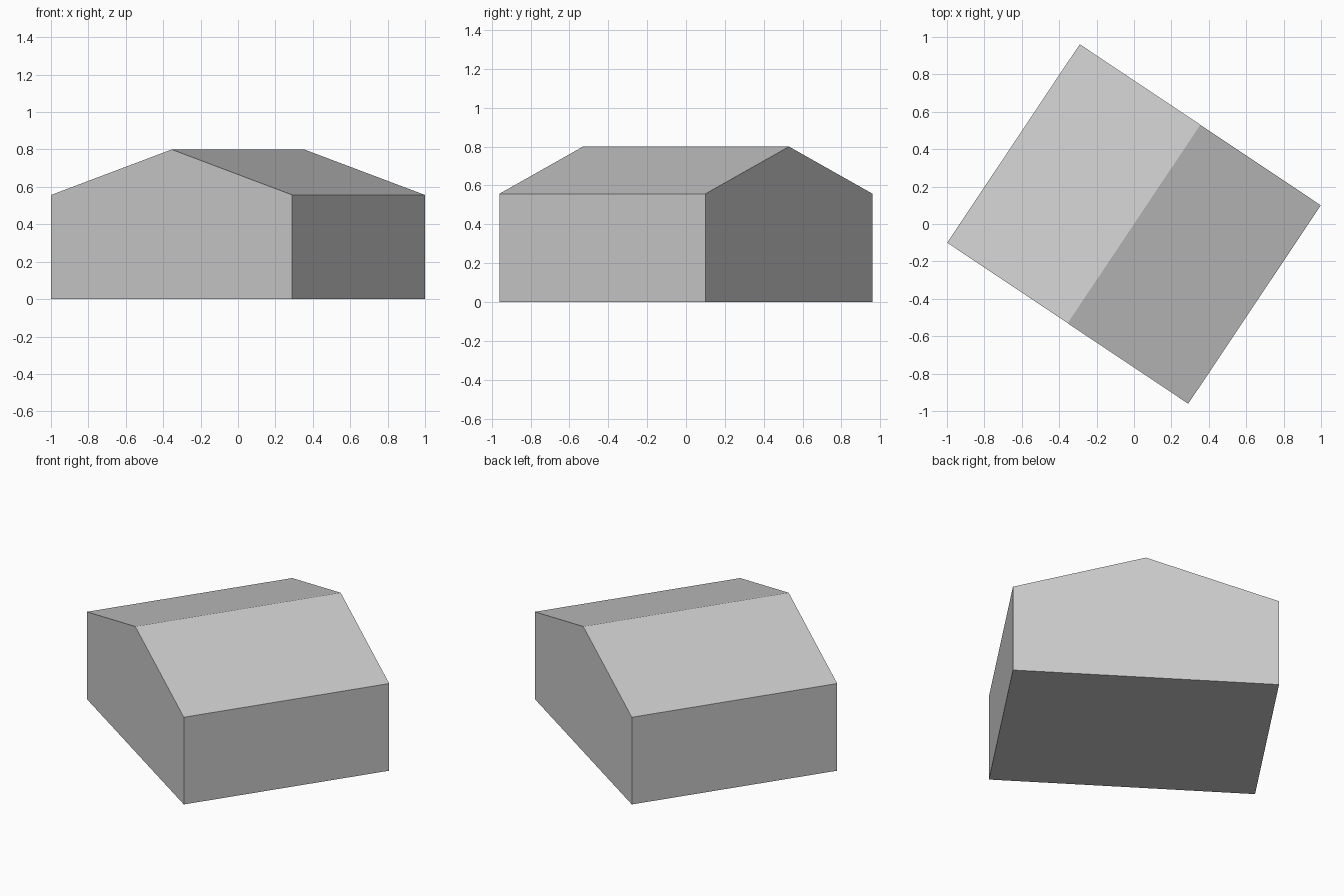
import bpy, bmesh, math
from mathutils import Matrix

cube = bpy.data.objects.get("Cube")
if cube:
    bpy.data.objects.remove(cube, do_unlink=True)

HALF_WIDTH, LENGTH = 0.775, 1.276
EAVES, RIDGE = 0.557, 0.80
TURN = math.radians(-33.75)

# Plain grey for the whole building
grey = bpy.data.materials.new("plain grey")
colour = (0.6, 0.6, 0.6, 1.0)
grey.use_nodes = True
grey.diffuse_color = colour
grey.node_tree.nodes["Principled BSDF"].inputs["Base Color"].default_value = colour

# Gable profile pushed along the ridge
profile = [(-HALF_WIDTH, 0), (HALF_WIDTH, 0), (HALF_WIDTH, EAVES),
           (0, RIDGE), (-HALF_WIDTH, EAVES)]
bm = bmesh.new()
gable = bm.faces.new([bm.verts.new((x, -LENGTH / 2, z)) for x, z in profile])
pushed = bmesh.ops.extrude_face_region(bm, geom=[gable], use_keep_orig=True)
far_verts = [g for g in pushed["geom"] if isinstance(g, bmesh.types.BMVert)]
bmesh.ops.translate(bm, verts=far_verts, vec=(0, LENGTH, 0))
bmesh.ops.recalc_face_normals(bm, faces=bm.faces)

# Turn the building on its plot
bmesh.ops.transform(bm, matrix=Matrix.Rotation(TURN, 4, "Z"), verts=bm.verts)

mesh = bpy.data.meshes.new("gabled_building")
bm.to_mesh(mesh)
bm.free()
mesh.materials.append(grey)
building = bpy.data.objects.new("gabled_building", mesh)
bpy.context.collection.objects.link(building)
